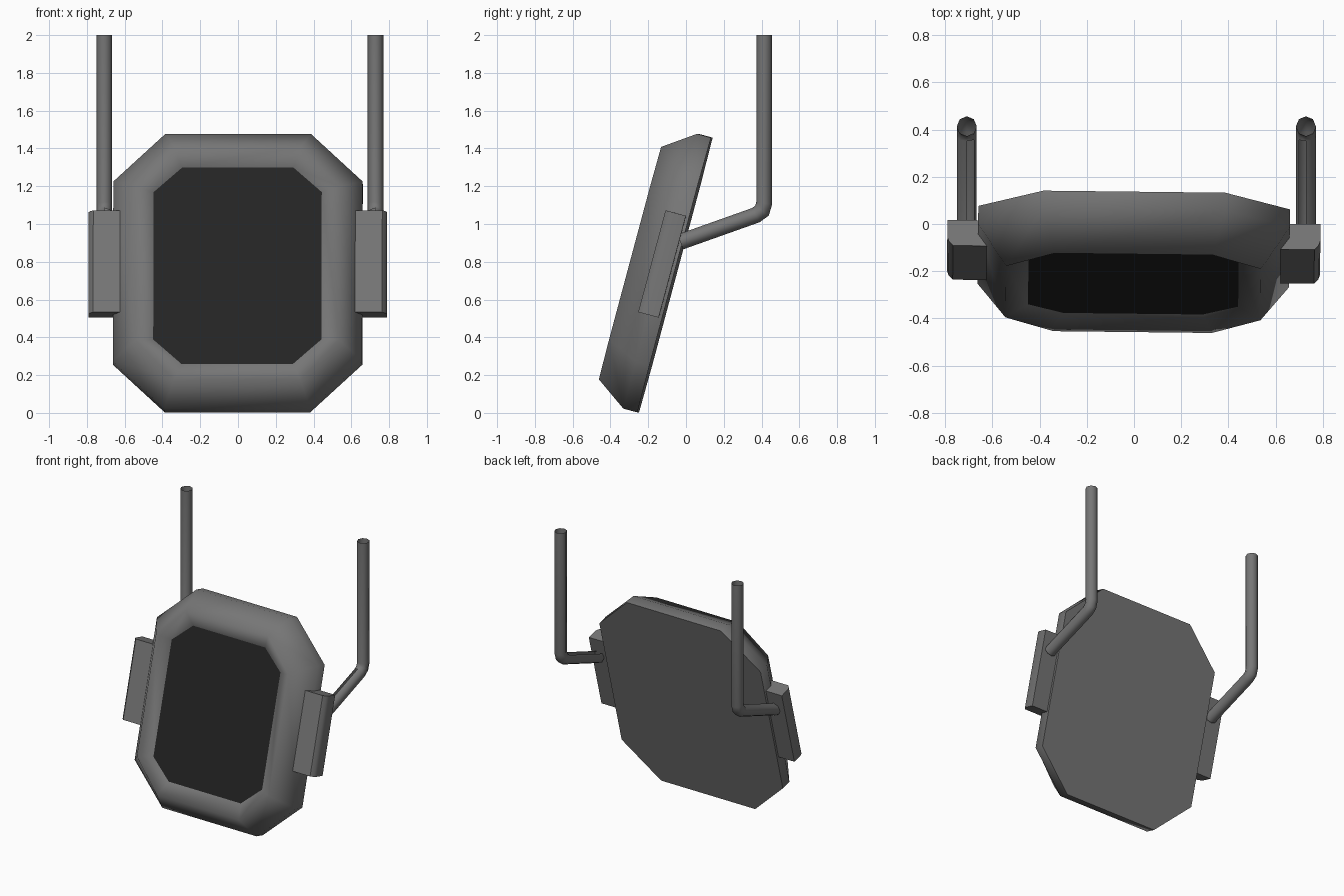
import bpy, bmesh, math
from mathutils import Vector, Matrix

if "Cube" in bpy.data.objects:
    bpy.data.objects.remove(bpy.data.objects["Cube"])

TILT, YAW = math.radians(15), math.radians(-0.65)


def material(name, v):
    m = bpy.data.materials.new(name)
    m.diffuse_color = (v, v, v, 1)
    m.use_nodes = True
    m.node_tree.nodes["Principled BSDF"].inputs["Base Color"].default_value = m.diffuse_color
    return m


GREY = material("grey_casing", 0.18)
BLACK = material("black_screen", 0.018)


def place(x, s, d):
    """Panel space (across, up the panel, towards the front) to world."""
    p = Vector((x, s * math.sin(TILT) - d * math.cos(TILT),
                s * math.cos(TILT) + d * math.sin(TILT)))
    return Matrix.Rotation(YAW, 3, 'Z') @ p


def loft(bm, rings):
    """Skin closed rings of points; returns the vertex rings and face rows."""
    vr = [[bm.verts.new(p) for p in r] for r in rings]
    n = len(vr[0])
    rows = [[bm.faces.new((a[i], a[(i + 1) % n], b[(i + 1) % n], b[i])) for i in range(n)]
            for a, b in zip(vr, vr[1:])]
    return vr, rows


def finish(bm, name, mats):
    me = bpy.data.meshes.new(name)
    bm.to_mesh(me)
    bm.free()
    for m in mats:
        me.materials.append(m)
    ob = bpy.data.objects.new(name, me)
    bpy.context.collection.objects.link(ob)
    return ob


def octagon(hx, hs, cx, cs, d):
    pts = [(hx, -cs), (hx, cs), (cx, hs), (-cx, hs),
           (-hx, cs), (-hx, -cs), (-cx, -hs), (cx, -hs)]
    return [place(x, 0.69 + s, d) for x, s in pts]


# Display casing: thick eight-sided frame with a recessed screen
bm = bmesh.new()
vr, rows = loft(bm, [octagon(0.66, 0.753, 0.385, 0.492, 0.245),
                     octagon(0.66, 0.753, 0.385, 0.492, 0.322),
                     octagon(0.54, 0.637, 0.335, 0.42, 0.488),
                     octagon(0.445, 0.538, 0.295, 0.404, 0.434)])
for row in rows:
    for f in row:
        f.smooth = True
back = bm.faces.new(vr[0][::-1])
screen = bm.faces.new(vr[-1])
screen.material_index = 1
for f in (back, screen):
    for e in f.edges:
        e.smooth = False
bmesh.ops.recalc_face_normals(bm, faces=bm.faces)
finish(bm, "display_casing", [GREY, BLACK])

# Side blocks with a rounded outer front edge, one on each side
profile = [(0.60, 0.262), (0.79, 0.262), (0.79, 0.335), (0.783, 0.355), (0.765, 0.374), (0.60, 0.374)]
for side, label in ((-1, "left"), (1, "right")):
    bm = bmesh.new()
    vr, _ = loft(bm, [[place(side * x, s, d) for x, d in profile] for s in (0.452, 1.01)])
    bm.faces.new(vr[0][::-1])
    bm.faces.new(vr[1])
    bmesh.ops.recalc_face_normals(bm, faces=bm.faces)
    ob = finish(bm, label + "_side_block", [GREY])
    bpy.ops.object.select_all(action='DESELECT')
    ob.select_set(True)
    bpy.context.view_layer.objects.active = ob
    bpy.ops.object.shade_smooth_by_angle(angle=math.radians(35))

# Hanging pipes: open eight-sided tubes with a slot along the sloping arm
path = [Vector((0, y, z)) for y, z in
        ((-0.03, 0.905), (0.37, 1.047), (0.402, 1.07), (0.414, 1.11), (0.414, 2.0))]
R = 0.042
for side, cx, label in ((-1, -0.708, "left"), (1, 0.728, "right")):
    rings = []
    for i, p in enumerate(path):
        a = (p - path[max(i - 1, 0)]).normalized()
        b = (path[min(i + 1, len(path) - 1)] - p).normalized()
        t = (a + b).normalized()
        up = Vector((0, -t.z, t.y))
        if 0 < i < len(path) - 1:
            up = up / t.dot(a)
        rings.append([p + Vector((cx, 0, 0)) + up * R * math.cos(k * math.pi / 4)
                      + Vector((-side * R * math.sin(k * math.pi / 4), 0, 0)) for k in range(8)])
    bm = bmesh.new()
    vr, rows = loft(bm, rings)
    for f in bm.faces:
        f.smooth = True
    bmesh.ops.recalc_face_normals(bm, faces=bm.faces)
    bmesh.ops.delete(bm, geom=[rows[0][0]], context='FACES_ONLY')
    finish(bm, label + "_hanging_pipe", [GREY])
